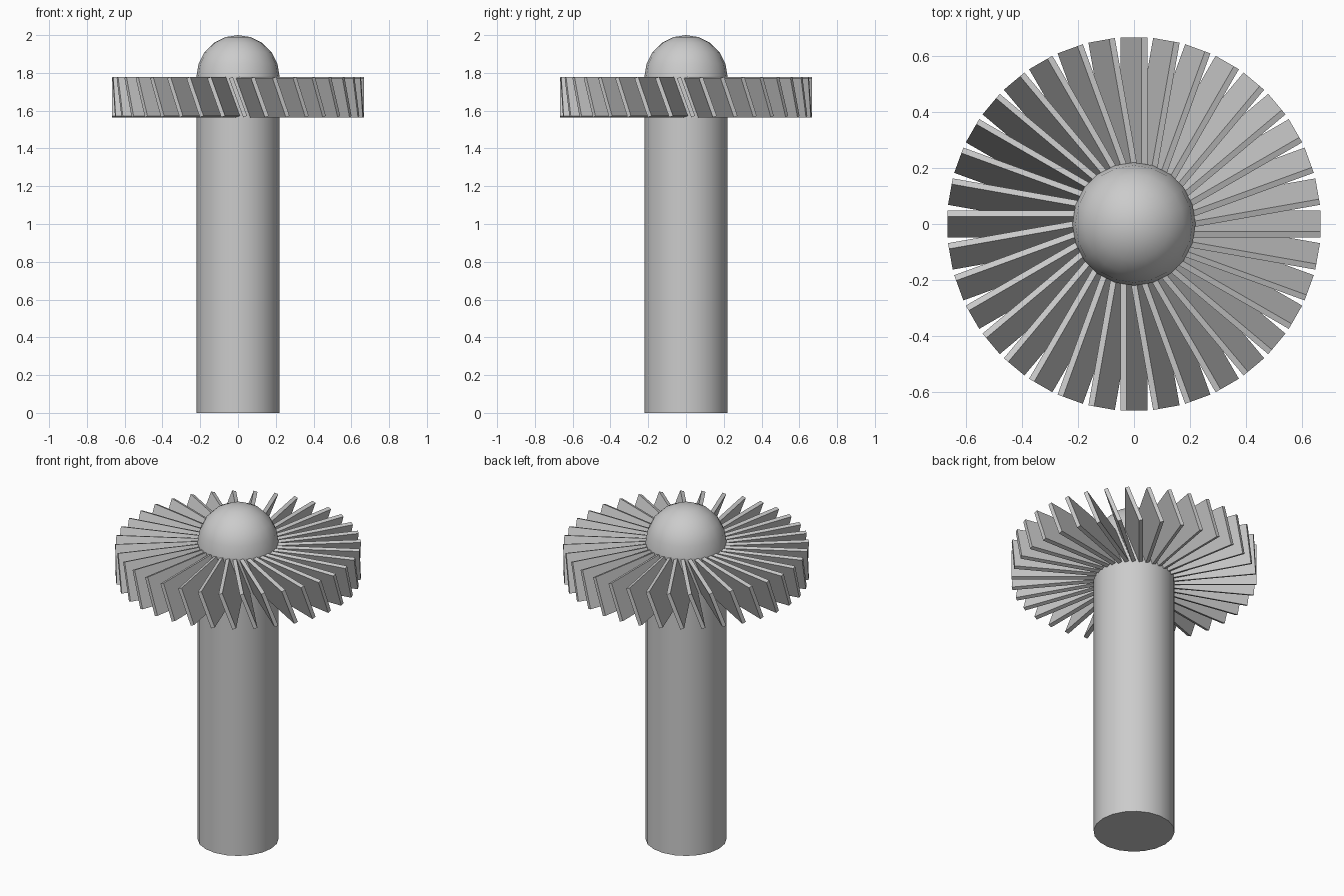
import bpy, bmesh, math
from mathutils import Matrix

cube = bpy.data.objects.get("Cube")
if cube:
    bpy.data.objects.remove(cube, do_unlink=True)

SIDES = 20
RADIUS = 0.22
DOME_Z = 1.78
BLADES = 36
BLADE_OUTER = 0.666
BLADE_INNER = 0.1
BLADE_HEIGHT = 0.22
BLADE_THICK = 0.022
BLADE_Z = 1.672
TILT = math.radians(20)

grey = bpy.data.materials.new("light_grey")
grey.use_nodes = True
colour = (0.6, 0.6, 0.6, 1)
grey.diffuse_color = colour
grey.node_tree.nodes["Principled BSDF"].inputs["Base Color"].default_value = colour


def add_object(name, bm, smooth=False):
    mesh = bpy.data.meshes.new(name)
    bm.to_mesh(mesh)
    bm.free()
    mesh.materials.append(grey)
    obj = bpy.data.objects.new(name, mesh)
    bpy.context.collection.objects.link(obj)
    if smooth:
        bpy.ops.object.select_all(action='DESELECT')
        obj.select_set(True)
        bpy.context.view_layer.objects.active = obj
        bpy.ops.object.shade_smooth_by_angle(angle=math.radians(40))
    return obj


# Central shaft
bm = bmesh.new()
bmesh.ops.create_cone(bm, cap_ends=True, segments=SIDES, radius1=RADIUS,
                      radius2=RADIUS, depth=DOME_Z,
                      matrix=Matrix.Translation((0, 0, DOME_Z / 2)))
add_object("shaft", bm, smooth=True)

# Domed cap: upper half of a sphere
bm = bmesh.new()
bmesh.ops.create_uvsphere(bm, u_segments=SIDES, v_segments=SIDES // 2, radius=RADIUS)
bmesh.ops.bisect_plane(bm, geom=bm.verts[:] + bm.edges[:] + bm.faces[:],
                       plane_co=(0, 0, 0), plane_no=(0, 0, 1), clear_inner=True)
bmesh.ops.translate(bm, verts=bm.verts, vec=(0, 0, DOME_Z))
add_object("dome_cap", bm, smooth=True)

# Ring of thin radial blades, each tilted about its own length
bm = bmesh.new()
length = BLADE_OUTER - BLADE_INNER
shape = (Matrix.Translation(((BLADE_OUTER + BLADE_INNER) / 2, 0, BLADE_Z))
         @ Matrix.Rotation(TILT, 4, 'X')
         @ Matrix.Diagonal((length, BLADE_THICK, BLADE_HEIGHT, 1)))
for i in range(BLADES):
    turn = Matrix.Rotation(math.tau * i / BLADES, 4, 'Z')
    bmesh.ops.create_cube(bm, size=1, matrix=turn @ shape)
add_object("blade_ring", bm)
